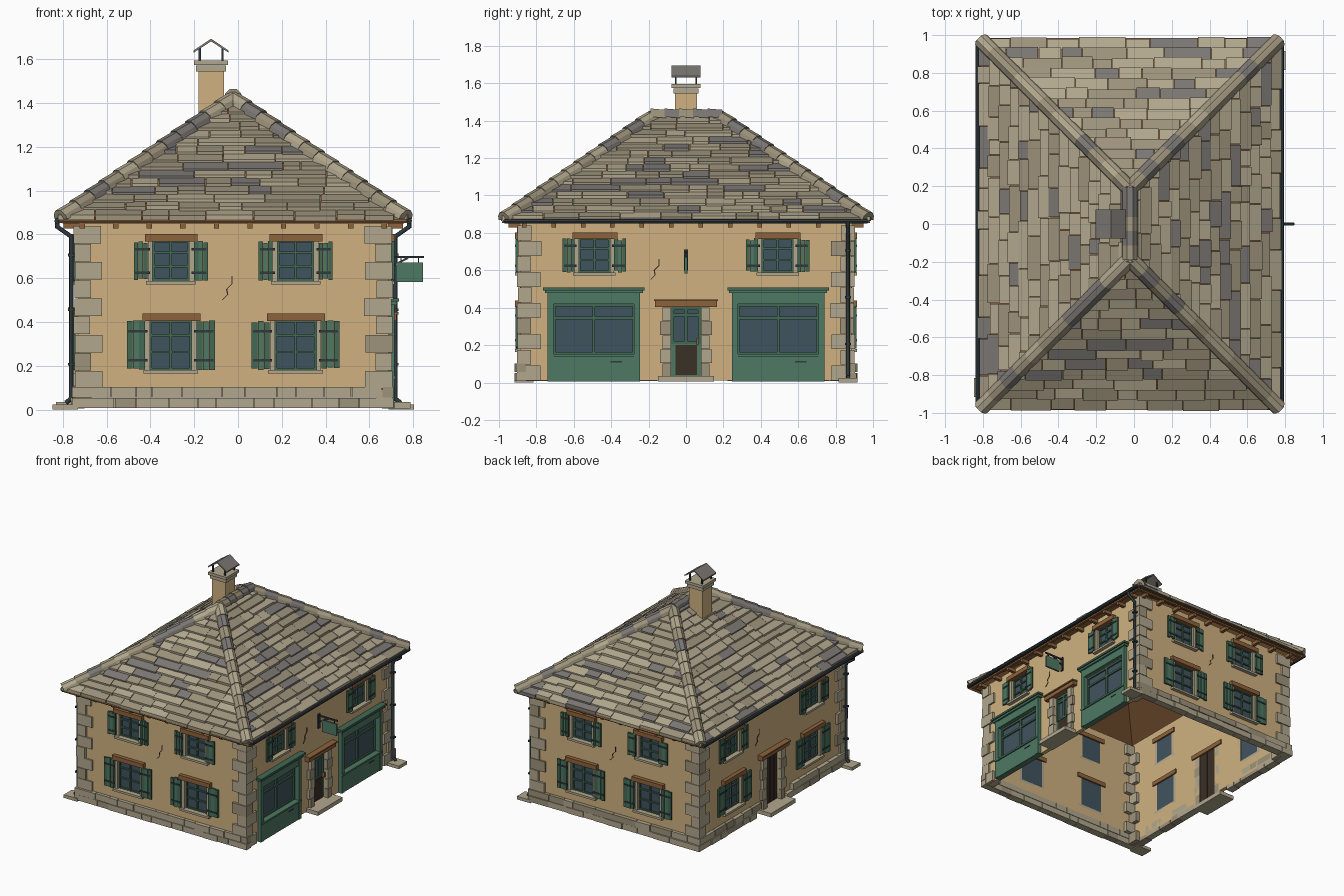
import bpy, bmesh, math, random
from mathutils import Vector, Matrix

if "Cube" in bpy.data.objects:
    bpy.data.objects.remove(bpy.data.objects["Cube"])

random.seed(7)
R = random.uniform
CX = -0.022                       # house centre in x
WX, WY = 0.71, 0.885              # wall half sizes
EX, EY = 0.80, 0.985              # roof half sizes
RISE, EAVE = 0.55 / 0.80, 0.868


def mat(name, r, g, b):
    m = bpy.data.materials.new(name)
    m.diffuse_color = (r ** 2.2, g ** 2.2, b ** 2.2, 1)
    m.use_nodes = True
    m.node_tree.nodes["Principled BSDF"].inputs["Base Color"].default_value = m.diffuse_color
    return m


PLASTER = mat("ochre plaster", .81, .69, .50)
STONE = mat("pale stone", .69, .65, .55)
SLATE = mat("weathered slate", .61, .57, .48)
GREY = mat("grey slate", .48, .465, .45)
GREEN = mat("shop green", .31, .47, .39)
SHUT = mat("shutter green", .27, .41, .33)
GLASS = mat("window glass", .26, .33, .37)
WOOD = mat("brown wood", .55, .385, .24)
DARK = mat("dark wood", .24, .20, .165)
IRON = mat("dark iron", .20, .235, .25)

parts = {}


def prism(name, m, ring_a, ring_b):
    """Closed solid between two rings of points."""
    bm, mats = parts.setdefault(name, (bmesh.new(), []))
    if m not in mats:
        mats.append(m)
    a = [bm.verts.new(p) for p in ring_a]
    b = [bm.verts.new(p) for p in ring_b]
    n = len(a)
    fs = [bm.faces.new(a[::-1]), bm.faces.new(b)]
    fs += [bm.faces.new((a[i], a[(i + 1) % n], b[(i + 1) % n], b[i])) for i in range(n)]
    for f in fs:
        f.material_index = mats.index(m)


def box(name, m, x0, x1, y0, y1, z0, z1, M=Matrix()):
    ring = [(x0, y0), (x1, y0), (x1, y1), (x0, y1)]
    prism(name, m, [M @ Vector((x, y, z0)) for x, y in ring],
          [M @ Vector((x, y, z1)) for x, y in ring])


class Facade:
    """u runs along the wall, v runs up, d runs outward."""
    def __init__(self, name, deg, half, depth):
        self.name, self.half, self.holes = name, half, []
        self.M = (Matrix.Translation((CX, 0, 0)) @ Matrix.Rotation(math.radians(deg), 4, 'Z')
                  @ Matrix.Translation((0, -depth, 0)))

    def box(self, part, m, u0, u1, v0, v1, d0, d1):
        box(self.name + "_" + part, m, u0, u1, -d1, -d0, v0, v1, self.M)

    def wall(self, v0, v1):
        us = sorted({-self.half, self.half, *[k for h in self.holes for k in h[:2]]})
        vs = sorted({v0, v1, *[k for h in self.holes for k in h[2:]]})
        bm = bmesh.new()
        for a, b in zip(us, us[1:]):
            for c, d in zip(vs, vs[1:]):
                u, v = (a + b) / 2, (c + d) / 2
                if not any(h[0] < u < h[1] and h[2] < v < h[3] for h in self.holes):
                    bm.faces.new([bm.verts.new(self.M @ Vector((x, 0, z)))
                                  for x, z in ((a, c), (b, c), (b, d), (a, d))])
        bmesh.ops.remove_doubles(bm, verts=bm.verts, dist=1e-4)
        ob = finish(self.name + "_wall", bm, [PLASTER])
        ob.modifiers.new("thickness", 'SOLIDIFY').thickness = 0.03

    def panes(self, c, w, v0, v1, rows, bar=.006):
        """Glass with a green frame, centre bar and cross bars."""
        self.holes.append((c - w, c + w, v0, v1))
        self.box("glass", GLASS, c - w, c + w, v0, v1, -.028, -.02)
        for u in (c - w + bar, c, c + w - bar):
            self.box("window_frame", SHUT, u - bar, u + bar, v0, v1, -.022, -.008)
        for v in [v0 + bar, v1 - bar] + rows:
            self.box("window_frame", SHUT, c - w, c + w, v - bar, v + bar, -.022, -.009)

    def window(self, c, w, v0, v1, sw):
        h = v1 - v0
        self.panes(c, w, v0, v1, [v0 + h * .36, v0 + h * .70], .005)
        for s in (-1, 1):
            a, b = sorted((c + s * w, c + s * (w + .022)))
            self.box("window_jamb", STONE, a, b, v0, v1, -.03, .01)
            # plank shutters with iron straps
            for k in range(3):
                a, b = sorted((c + s * (w + .023 + sw * k / 3), c + s * (w + .021 + sw * (k + 1) / 3)))
                self.box("shutter", SHUT if k != 1 else GREEN, a, b,
                         v0 + R(0, .012), v1 - R(0, .012), .012, .026)
            a, b = sorted((c + s * (w + .012), c + s * (w + .015 + sw)))
            for t in (.2, .78):
                self.box("shutter_strap", IRON, a, b, v0 + h * t - .006, v0 + h * t + .006, .024, .03)
        self.box("window_sill", STONE, c - w - .03, c + w + .03, v0 - .016, v0, -.03, .028)
        self.box("window_lintel", WOOD, c - w - .035, c + w + .04, v1 - .004, v1 + .03, -.04, .03)

    def door_surround(self, w, top):
        for s in (-1, 1):
            v = .03
            for k in range(5):
                a, b = sorted((s * w, s * (w + (.06 if k % 2 else .045))))
                nv = .03 + (top - .03) * (k + 1) / 5
                self.box("door_jamb", STONE if k % 3 else SLATE, a, b, v, nv - .003, -.03, .02 + R(0, .006))
                v = nv
        self.box("door_lintel", WOOD, -.165, .165, top, top + .035, -.04, .035)
        self.box("door_lintel", WOOD, -.17, .17, top + .03, top + .04, -.0, .045)
        self.box("door_step", STONE, -.15, .15, .005, .035, -.03, .10)

    def crack(self, pts):
        for (a, b), (c, d) in zip(pts, pts[1:]):
            q = [(a - .003, b), (a + .003, b), (c + .003, d), (c - .003, d)]
            prism(self.name + "_crack", DARK, [self.M @ Vector((x, 0, z)) for x, z in q],
                  [self.M @ Vector((x, -.003, z)) for x, z in q])


def finish(name, bm, mats):
    bmesh.ops.recalc_face_normals(bm, faces=bm.faces) if name in parts else None
    me = bpy.data.meshes.new(name)
    bm.to_mesh(me)
    bm.free()
    for m in mats:
        me.materials.append(m)
    ob = bpy.data.objects.new(name, me)
    bpy.context.collection.objects.link(ob)
    return ob


front = Facade("front", 0, WX, WY)
right = Facade("right", 90, WY, WX)
back = Facade("back", 180, WX, WY)
left = Facade("left", 270, WY, WX)

# Windows
for f in (front, back, left):
    for c in (-.285, .285) if f is not left else (-.48, .48):
        f.window(c, .095, .18, .408, .085)
for f in (front, back, left, right):
    for c in (-.285, .285) if f in (front, back) else (-.49, .49):
        f.window(c, .083, .588, .772, .065)

# Shopfronts
for c in (-.493, .493):
    right.panes(c, .22, .15, .42, [.345], .007)
    for s in (-1, 1):
        a, b = sorted((c + s * .215, c + s * .247))
        right.box("shop_post", GREEN, a, b, .005, .495, -.02, .028)
    right.box("shop_header", GREEN, c - .245, c + .245, .42, .495, -.02, .024)
    right.box("shop_base", GREEN, c - .245, c + .245, .005, .145, -.02, .024)
    right.box("shop_ledge", GREEN, c - .245, c + .245, .14, .153, -.02, .034)
    right.box("shop_cornice", SHUT, c - .272, c + .272, .493, .508, 0, .048)
    right.box("shop_cornice", GREEN, c - .262, c + .262, .478, .493, 0, .038)
    right.box("shop_vent", IRON, c + .09, c + .15, .108, .115, .02, .027)

# Doors
right.door_surround(.08, .405)
right.panes(0, .08, .205, .405, [.36], .008)
right.holes.append((-.08, .08, .035, .205))
right.box("door_leaf", GREEN, -.08, .08, .035, .205, -.028, -.015)
right.box("door_panel", DARK, -.055, .058, .04, .2, -.016, -.007)
right.box("door_handle", WOOD, .055, .068, .2, .235, -.01, .012)
left.door_surround(.085, .425)
left.holes.append((-.085, .085, .035, .425))
for k in range(4):
    left.box("door_leaf", DARK, -.085 + k * .0425, -.044 + k * .0425, .035, .425, -.028, -.012)

# Cracks in the plaster
for f, u in ((front, -.05), (back, -.05), (left, -.2), (right, -.19)):
    z = .5 if f in (front, back) else .55
    f.crack([(u, z), (u + .025, z + .025), (u + .02, z + .05), (u + .045, z + .075), (u + .045, z + .11)])

# Walls, stone plinth and rafter tails
for f in (front, right, back, left):
    f.wall(.01 if f is right else .1, .86)
    if f is not right:
        for r in range(2):
            u = -f.half - .025
            while u < f.half + .02:
                e = min(u + R(.07, .2), f.half + .025)
                if not (f is left and u < .14 and e > -.14):
                    f.box("plinth", SLATE if R(0, 1) < .25 else STONE, u, e - .003,
                          .008 + r * .047, .052 + r * .05, -.03, .022 + R(0, .01))
                u = e
    n = 10 if f.half < .8 else 12
    for k in range(n):
        u = -f.half + .02 + k * (2 * f.half - .04) / (n - 1)
        f.box("rafter_tail", WOOD, u - .012, u + .012, .828, .855, 0, .065)
    f.box("eave_board", WOOD, -f.half - .07, f.half + .07, .85, .862, .05, .07)

# Corner quoins alternating long and short
for sx in (-1, 1):
    for sy in (-1, 1):
        for k in range(10):
            lx, ly = (.125, .075) if k % 2 else (.075, .125)
            o = R(.012, .02)
            xs = sorted((CX + sx * (WX + o), CX + sx * (WX + o - lx)))
            ys = sorted((sy * (WY + o), sy * (WY + o - ly)))
            box("quoin", SLATE if R(0, 1) < .2 else STONE, *xs, *ys, .012 + k * .083, .092 + k * .083)

# Roof deck
bm = bmesh.new()
v = [bm.verts.new((CX + x, y, EAVE - .008 + h)) for x, y, h in (
    (-EX, -EY, 0), (EX, -EY, 0), (EX, EY, 0), (-EX, EY, 0),
    (0, EX - EY, EX * RISE), (0, EY - EX, EX * RISE))]
for q in ((0, 1, 4), (1, 2, 5, 4), (2, 3, 5), (3, 0, 4, 5)):
    bm.faces.new([v[i] for i in q])
finish("roof_deck", bm, [WOOD]).modifiers.new("thickness", 'SOLIDIFY').thickness = .008

# Roof slates in overlapping courses, cut along the hips
ROWS = 15
STEP = EX / ROWS
for deg, H, E in ((0, EX, EY), (90, EY, EX), (180, EX, EY), (270, EY, EX)):
    M = Matrix.Translation((CX, 0, 0)) @ Matrix.Rotation(math.radians(deg), 4, 'Z')
    for r in range(ROWS):
        s = -(H - r * STEP)
        while s < H - r * STEP - .005:
            e = s + R(.08, .26)
            p0 = max(-.004, r * STEP + R(-.008, .006))
            p1 = min(r * STEP + STEP * 1.15, EX)
            th = R(.015, .024)
            rings = []
            for x in (s, e - .003):
                pts = []
                for p, dz in ((p0, -.003), (p0, th), (p1, .004), (p1, -.006)):
                    h = max(H - p, .001)
                    pts.append(M @ Vector((max(-h, min(h, x)), p - E, EAVE + p * RISE + dz)))
                rings.append(pts)
            prism("roof_slates", random.choice((STONE, STONE, SLATE, SLATE, GREY)), *rings)
            s = e


# Hip and ridge caps
def caps(a, b, n):
    a, b = Vector(a), Vector(b)
    d = (b - a).normalized()
    side = d.cross(Vector((0, 0, 1))).normalized()
    up = side.cross(d)
    prof = ((-.042, -.022), (-.036, .002), (-.016, .022), (.016, .022), (.036, .002), (.042, -.022))
    for k in range(n):
        pa, pb = a.lerp(b, k / n) + up * .005, a.lerp(b, (k + 1.08) / n) - up * .002
        prism("roof_caps", random.choice((STONE, SLATE, SLATE, GREY)),
              [pa + side * x + up * y for x, y in prof], [pb + side * x + up * y for x, y in prof])


TOP = EAVE + EX * RISE + .012
for sx in (-1, 1):
    for sy in (-1, 1):
        caps((CX + sx * (EX - .008), sy * (EY - .008), EAVE + .017), (CX, sy * (EY - EX), TOP), 12)
caps((CX, -.19, TOP + .008), (CX, .19, TOP + .008), 5)

# Gutters, downspouts and splash stones
for s in (-1, 1):
    gx = CX + s * (EX + .004)
    ring = [(math.cos(t * math.pi / 4) * .013, math.sin(t * math.pi / 4) * .013) for t in range(8)]
    prism("gutter", IRON, [(gx + x, -.97, .862 + z) for x, z in ring], [(gx + x, .97, .862 + z) for x, z in ring])
    cu = bpy.data.curves.new("downspout", 'CURVE')
    cu.dimensions, cu.bevel_depth, cu.bevel_resolution = '3D', .011, 1
    sp = cu.splines.new('POLY')
    px = CX + s * (WX + .03)
    path = [(gx, .855), (gx, .835), (px, .79), (px, .05), (px + s * .025, .03)]
    sp.points.add(len(path) - 1)
    for pt, (x, z) in zip(sp.points, path):
        pt.co = (x, s * .866, z, 1)
    cu.materials.append(IRON)
    bpy.context.collection.objects.link(bpy.data.objects.new("downspout", cu))
    for z in (.2, .45, .7):
        box("downspout_clip", IRON, px - .015, px + .015, s * .866 - .015, s * .866 + .015, z, z + .012)
    box("splash_stone", STONE, *sorted((px - s * .03, CX + s * .825)), s * .866 - .05, s * .866 + .05, 0, .024)

# Chimney with stone cap and slate cover
HX = -.123
for nm, m, h, z0, z1 in (("chimney", PLASTER, .058, 1.25, 1.55), ("chimney_cap", STONE, .068, 1.545, 1.572),
                         ("chimney_cap", STONE, .078, 1.574, 1.595)):
    box(nm, m, HX - h, HX + h, -h, h, z0, z1)
for s in (-1, 1):
    for y in (-.055, .055):
        box("chimney_post", IRON, HX + s * .052 - .005, HX + s * .052 + .005, y - .005, y + .005, 1.59, 1.652)
    q = [(HX, 1.682), (HX + s * .08, 1.630), (HX + s * .08, 1.640), (HX, 1.694)]
    prism("chimney_cover", GREY, [(x, -.077, z) for x, z in q], [(x, .077, z) for x, z in q])

# Hanging sign
X0 = CX + WX
box("sign_bracket", IRON, X0, .85, -.005, .005, .692, .702)
box("sign_bracket", IRON, X0, X0 + .01, -.012, .012, .60, .71)
prism("sign_bracket", IRON, [(X0, -.004, .64), (X0, .004, .64), (X0, .004, .65), (X0, -.004, .65)],
      [(.78, -.004, .69), (.78, .004, .69), (.78, .004, .70), (.78, -.004, .70)])
for x in (.745, .825):
    box("sign_bracket", IRON, x - .003, x + .003, -.003, .003, .668, .695)
box("sign_board", GREEN, .722, .846, -.007, .007, .582, .672)

for name, (bm, mats) in parts.items():
    finish(name, bm, mats)
